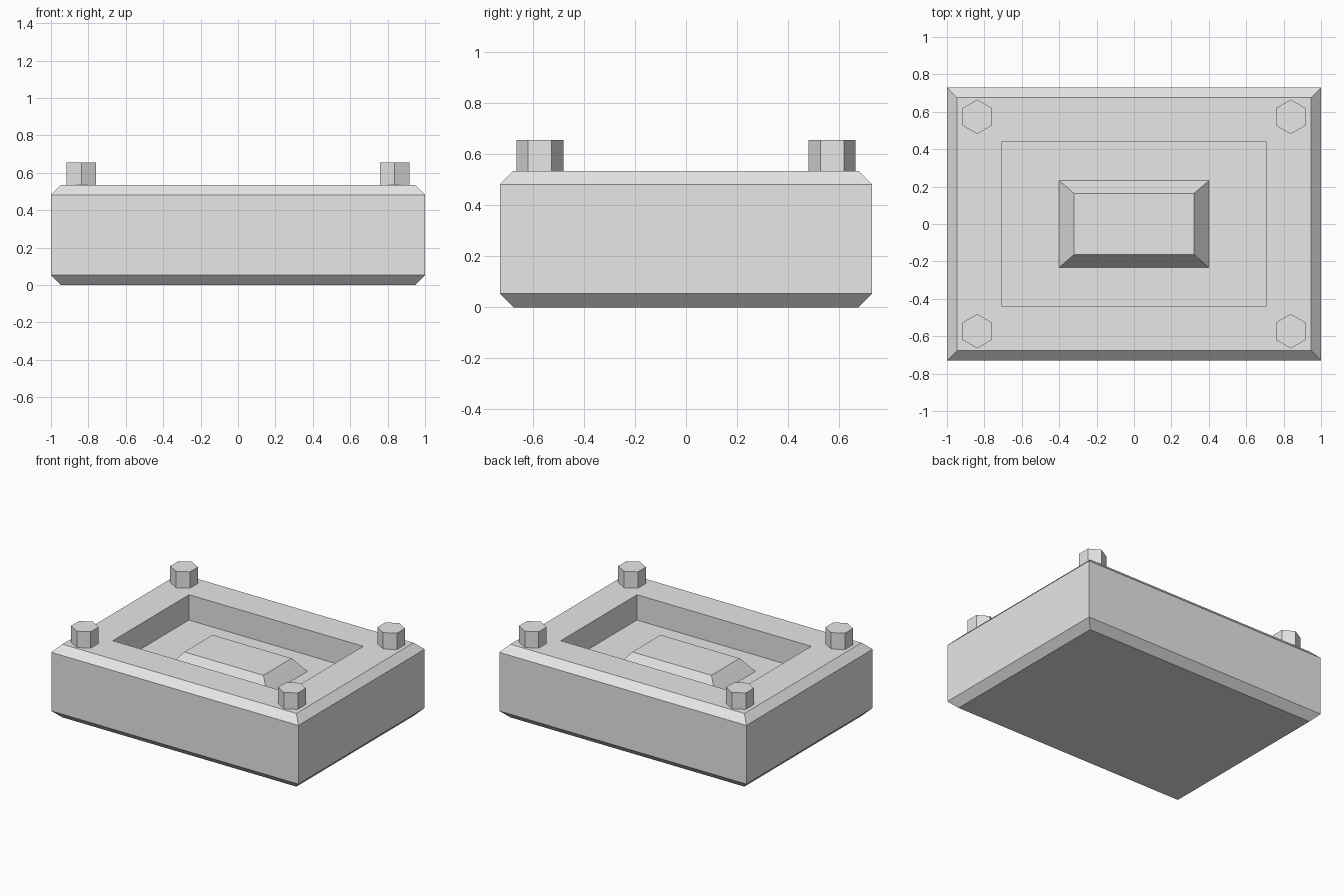
import bpy, bmesh

cube = bpy.data.objects.get("Cube")
if cube:
    bpy.data.objects.remove(cube, do_unlink=True)

grey = bpy.data.materials.new("plain_grey")
grey.use_nodes = True
grey.diffuse_color = (0.8, 0.8, 0.8, 1)
grey.node_tree.nodes["Principled BSDF"].inputs["Base Color"].default_value = grey.diffuse_color


def stacked_rectangles(name, rings):
    """Join rectangles (half width, half depth, height) into one closed solid."""
    bm = bmesh.new()
    loops = []
    for hx, hy, z in rings:
        corners = ((-hx, -hy), (hx, -hy), (hx, hy), (-hx, hy))
        loops.append([bm.verts.new((x, y, z)) for x, y in corners])
    bm.faces.new(loops[0][::-1])
    for low, high in zip(loops, loops[1:]):
        for i in range(4):
            j = (i + 1) % 4
            bm.faces.new((low[i], low[j], high[j], high[i]))
    bm.faces.new(loops[-1])
    mesh = bpy.data.meshes.new(name)
    bm.to_mesh(mesh)
    bm.free()
    mesh.materials.append(grey)
    obj = bpy.data.objects.new(name, mesh)
    bpy.context.collection.objects.link(obj)
    return obj


# Chamfered block with a rectangular recess in its top
W, D, H, C = 1.0, 0.73, 0.535, 0.053
FLOOR = 0.35
stacked_rectangles("base_block", [
    (W - C, D - C, 0), (W, D, C), (W, D, H - C), (W - C, D - C, H),
    (0.705, 0.44, H), (0.705, 0.44, FLOOR),
])

# Raised bevelled pad on the recess floor
stacked_rectangles("centre_pad", [(0.4, 0.232, FLOOR), (0.32, 0.163, 0.45)])

# Hexagonal bolt heads at the four corners, points along y
BOLT_HEIGHT = 0.12
for side, sx in (("left", 1), ("right", -1)):
    for end, sy in (("front", -1), ("back", 1)):
        bpy.ops.mesh.primitive_cylinder_add(
            vertices=6, radius=0.092, depth=BOLT_HEIGHT,
            location=(sx * 0.838, sy * 0.573, H + BOLT_HEIGHT / 2))
        bolt = bpy.context.object
        bolt.name = f"bolt_{end}_{side}"
        bolt.data.materials.append(grey)
